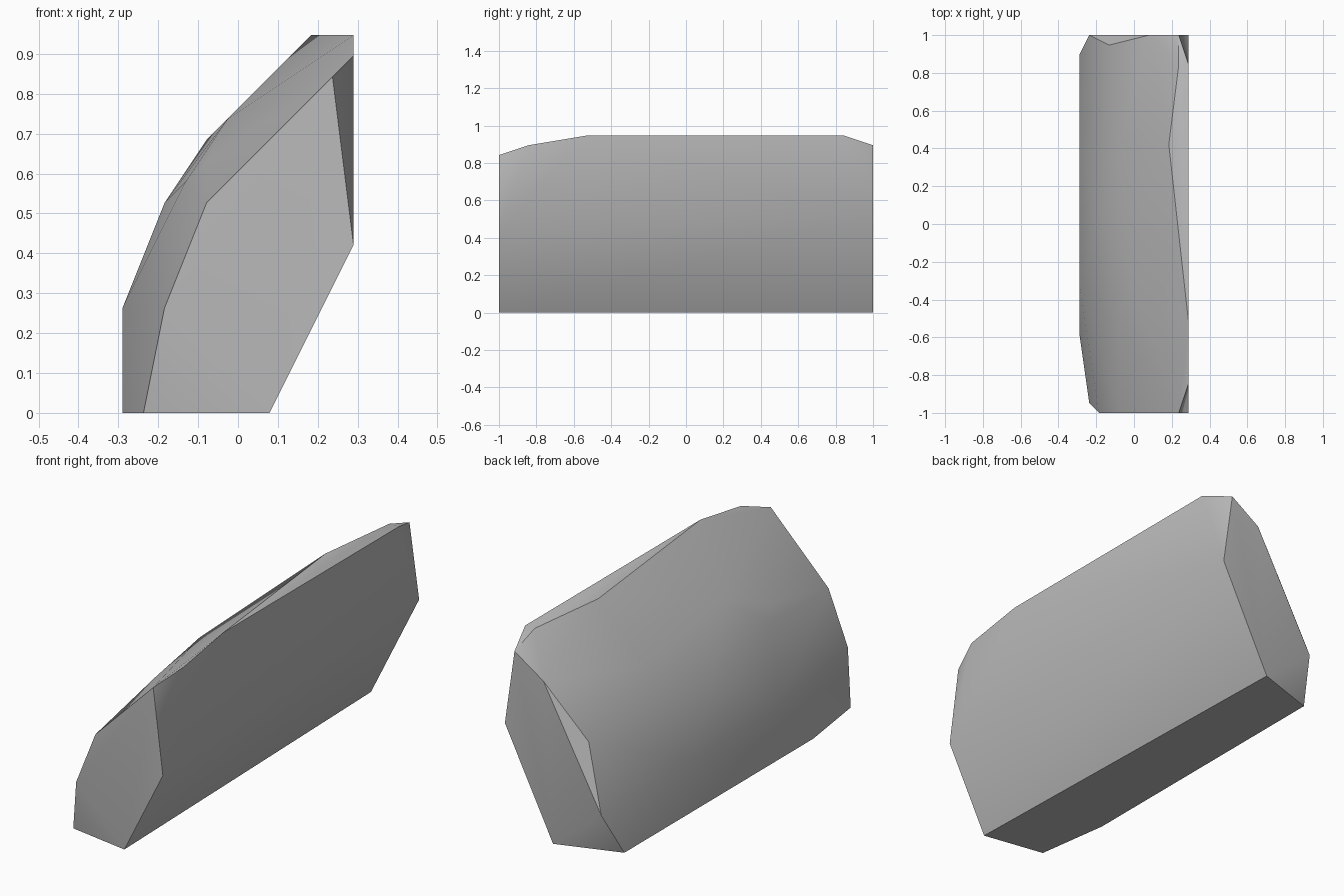
import bpy
import bmesh
import math
from mathutils import Vector

# Remove the default cube only
default_cube = bpy.data.objects.get("Cube")
if default_cube:
    bpy.data.objects.remove(default_cube, do_unlink=True)

# The block is laid out on a coarse grid: width, length and height in cells
CELLS = Vector((11, 38, 18))
CELL = 2 / CELLS.y


def grid_point(cell):
    """Turn grid cells into a position centred in x and y, standing on z = 0."""
    centred = Vector(cell) - Vector((CELLS.x / 2, CELLS.y / 2, 0))
    return centred * CELL


def make_material(name, colour):
    material = bpy.data.materials.new(name)
    material.use_nodes = True
    material.diffuse_color = colour
    shader = next(n for n in material.node_tree.nodes if n.type == "BSDF_PRINCIPLED")
    shader.inputs["Base Color"].default_value = colour
    shader.inputs["Roughness"].default_value = 0.8
    return material


def make_hull(name, corner_groups, material):
    """Wrap a tight convex skin around all corner groups."""
    bm = bmesh.new()
    for group in corner_groups:
        for cell in group:
            bm.verts.new(grid_point(cell))
    result = bmesh.ops.convex_hull(bm, input=bm.verts[:])
    spare = set(result["geom_interior"]) | set(result["geom_unused"])
    spare = [item for item in spare if isinstance(item, bmesh.types.BMVert)]
    bmesh.ops.delete(bm, geom=spare, context="VERTS")
    bmesh.ops.recalc_face_normals(bm, faces=bm.faces[:])

    mesh = bpy.data.meshes.new(name)
    bm.to_mesh(mesh)
    bm.free()
    mesh.materials.append(material)
    block = bpy.data.objects.new(name, mesh)
    bpy.context.collection.objects.link(block)

    # Soft shading over the rounded side, crisp at the broken ends
    bpy.ops.object.select_all(action="DESELECT")
    block.select_set(True)
    bpy.context.view_layer.objects.active = block
    bpy.ops.object.shade_smooth_by_angle(angle=math.radians(30))
    return block


# Front end cap and the chamfer rising behind it
front_cap = [(7, 0, 0), (11, 0, 8), (10, 0, 16), (4, 0, 10), (2, 0, 5), (1, 1, 0)]
front_shoulder = [(11, 3, 17), (11, 9, 18)]

# Rear end cap with its chipped corner
rear_cap = [(6, 38, 0), (11, 38, 10), (10, 38, 17), (7, 38, 15), (1, 38, 4)]
rear_chip = [(3, 37, 10), (0, 36, 0)]

# Flat crest along the top
crest = [(11, 35, 18), (10, 35, 18), (9, 27, 18)]

# Rounded outer side: lower wall, then the bulge curving up to the crest
lower_wall = [(0, 8, 0), (0, 13, 5), (0, 26, 5)]
bulge = [(2, 20, 10), (3, 10, 11), (4, 9, 12), (4, 27, 13), (5, 14, 14), (7, 25, 16)]

stone_grey = make_material("stone_grey", (0.5, 0.5, 0.5, 1))
make_hull(
    "stone_block",
    [front_cap, front_shoulder, rear_cap, rear_chip, crest, lower_wall, bulge],
    stone_grey,
)
